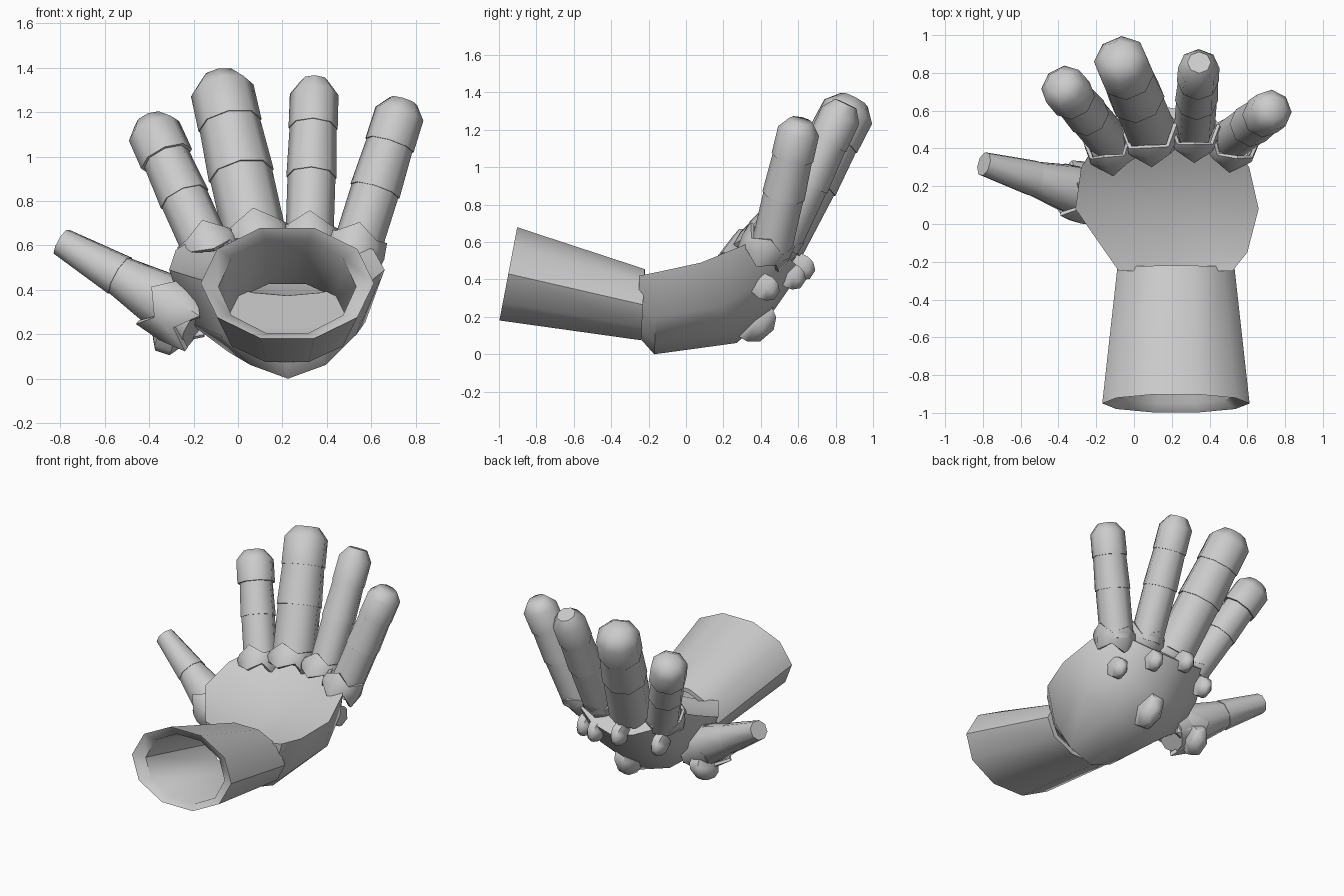
import bpy, bmesh
from math import cos, sin, pi, radians
from mathutils import Vector as V

if "Cube" in bpy.data.objects:
    bpy.data.objects.remove(bpy.data.objects["Cube"])


def loft(name, rings, loop=False, angle=40):
    """Skin a list of equal-length point rings into one object."""
    bm = bmesh.new()
    vs = [[bm.verts.new(p) for p in r] for r in rings]
    n = len(vs[0])
    pairs = list(zip(vs, vs[1:])) + ([(vs[-1], vs[0])] if loop else [])
    for a, b in pairs:
        for i in range(n):
            j = (i + 1) % n
            bm.faces.new((a[i], a[j], b[j], b[i]))
    if not loop:
        bm.faces.new(vs[0][::-1])
        bm.faces.new(vs[-1])
    bmesh.ops.recalc_face_normals(bm, faces=bm.faces)
    me = bpy.data.meshes.new(name)
    bm.to_mesh(me)
    bm.free()
    ob = bpy.data.objects.new(name, me)
    bpy.context.collection.objects.link(ob)
    bpy.ops.object.select_all(action='DESELECT')
    ob.select_set(True)
    bpy.context.view_layer.objects.active = ob
    bpy.ops.object.shade_smooth_by_angle(angle=radians(angle))
    return ob


def circle(c, d, r, n=8, zig=0.0, stretch=1.0):
    """Ring of points square to d; zig makes alternate points step along d."""
    d = d.normalized()
    side = d.cross(V((0, -1, 0.3))).normalized()
    back = d.cross(side)
    return [c + side * cos(2 * pi * i / n) * r + back * sin(2 * pi * i / n) * r * stretch
            + d * (zig if i % 2 else -zig) for i in range(n)]


def digit(name, p0, p1, profile):
    p0, p1 = V(p0), V(p1)
    loft(name, [circle(p0.lerp(p1, t), p1 - p0, r) for t, r in profile], angle=55)


def collar(name, c, d, r, half, zig):
    """Jagged flared ring around the root of a digit."""
    c, d = V(c), V(d).normalized()
    lo, hi = c - d * half, c + d * half
    loft(name, [circle(lo, d, r * 0.8, 8, zig), circle(lo, d, r * 0.97, 8, zig),
                circle(c, d, r * 1.08, 8),
                circle(hi, d, r * 1.02, 8, -zig), circle(hi, d, r * 0.88, 8, -zig)],
         loop=True, angle=50)


def stud(name, c, out, r, h, stretch=1.4):
    """Six-sided stud standing out along a direction."""
    c, d = V(c), V(out).normalized()
    loft(name, [circle(c + d * h * t, d, r * k, 6, 0, stretch)
                for t, k in ((-0.6, 0.9), (0.1, 1), (0.6, 0.85), (1, 0.4))], angle=55)


# Hollow cuff with a slanted, flared mouth
def cuff_ring(y, z, rx, rz, slant):
    return [V((0.222 + rx * cos(2 * pi * i / 10),
               y + slant * sin(2 * pi * i / 10),
               z + rz * sin(2 * pi * i / 10))) for i in range(10)]


loft("cuff", [cuff_ring(-0.23, 0.265, 0.27, 0.17, 0.01),
              cuff_ring(-0.23, 0.265, 0.31, 0.2, 0.01),
              cuff_ring(-0.95, 0.43, 0.39, 0.262, 0.05),
              cuff_ring(-0.91, 0.415, 0.31, 0.22, 0.04)], loop=True, angle=50)

# Bowl-shaped palm: (x0, x1, top edge y z, bottom keel y z)
section = [(-1, 1), (-0.82, 0.45), (-0.45, 0.14), (0, 0), (0.45, 0.14), (0.82, 0.45),
           (1, 1), (0.5, 0.9), (0, 0.86), (-0.5, 0.9)]
stations = [(-0.08, 0.52, -0.25, 0.42, -0.25, 0.09),
            (-0.15, 0.60, -0.15, 0.44, -0.17, 0.0),
            (-0.31, 0.66, 0.08, 0.49, 0.27, 0.06),
            (-0.28, 0.61, 0.30, 0.58, 0.46, 0.22),
            (-0.20, 0.53, 0.42, 0.63, 0.62, 0.45)]
loft("palm", [[V(((x0 + x1) / 2 + u * (x1 - x0) / 2, yb + v * (yt - yb), zb + v * (zt - zb)))
               for u, v in section] for x0, x1, yt, zt, yb, zb in stations], angle=45)

# Fingers with stepped joints, jagged collars and knuckle studs
fingers = {
    "index": ((-0.12, 0.43, 0.54), (-0.40, 0.755, 1.165), 0.110, 0.126, (-0.15, 0.50, 0.42)),
    "middle": ((0.09, 0.49, 0.58), (-0.085, 0.90, 1.36), 0.142, 0.148, (0.09, 0.61, 0.47)),
    "ring": ((0.32, 0.50, 0.58), (0.345, 0.855, 1.34), 0.108, 0.113, (0.31, 0.56, 0.42)),
    "little": ((0.52, 0.45, 0.54), (0.745, 0.615, 1.25), 0.110, 0.116, (0.49, 0.42, 0.36)),
}
for name, (p0, p1, r0, r1, knuckle) in fingers.items():
    digit(name + "_finger", p0, p1,
          [(0, r0), (0.43, r0), (0.43, r0 * 1.05), (0.72, r0 * 0.98),
           (0.72, r1 * 0.98), (0.92, r1 * 0.97), (1, r1 * 0.55)])
    d = (V(p1) - V(p0)).normalized() + V((0, 0.35, 0.1))
    collar(name + "_collar", V(p0) + V((0, -0.025, 0.03)), d, r0 * 0.5 + 0.077, 0.06, 0.025)
    stud(name + "_knuckle_stud", knuckle, (0, 0.75, -0.5), 0.055, 0.08)

# Thumb with its own collar and stud
digit("thumb", (-0.18, 0.14, 0.26), (-0.795, 0.318, 0.617),
      [(0, 0.145), (0.3, 0.13), (0.57, 0.095), (0.57, 0.1), (1, 0.066)])
collar("thumb_collar", (-0.27, 0.15, 0.3), (-0.605, 0.18, 0.36), 0.145, 0.09, 0.04)
stud("thumb_stud", (-0.31, 0.24, 0.2), (-0.15, 0.5, -0.6), 0.08, 0.08)

# Large stud on the back of the hand
stud("back_stud", (0.19, 0.365, 0.18), (0, 0.6, -0.7), 0.085, 0.105, 1.6)
